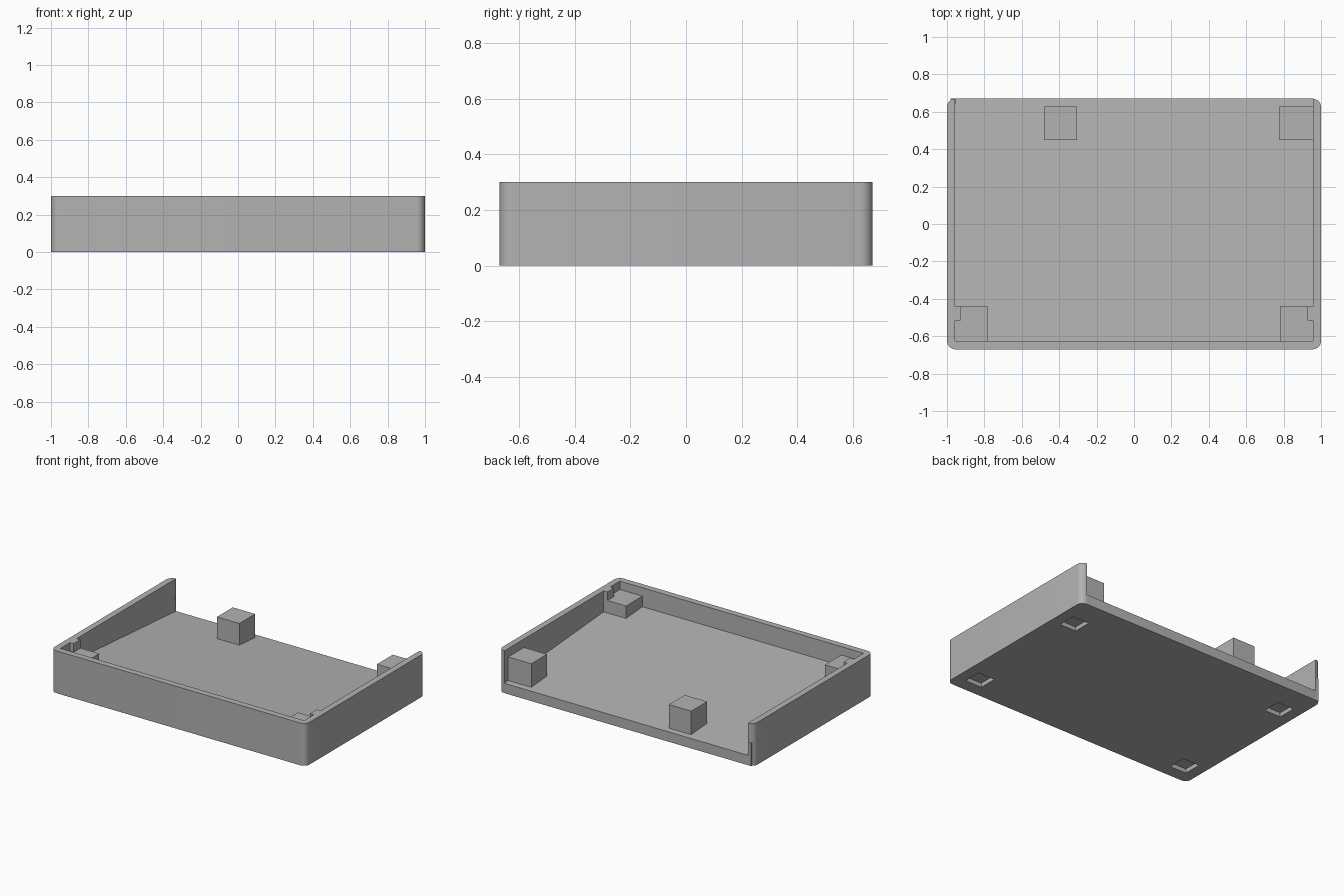
import bpy, bmesh, math

if "Cube" in bpy.data.objects:
    bpy.data.objects.remove(bpy.data.objects["Cube"])

W, D, H = 1.0, 0.67, 0.30        # half width, half depth, height
R = 0.045                        # corner radius and wall thickness
IN_X, IN_Y = W - R + 0.001, -D + R
FLOOR_BACK, FLOOR_FRONT = 0.07, 0.165
LEDGE = 0.24                     # top of the corner supports

grey = bpy.data.materials.new("light grey")
grey.diffuse_color = (0.45, 0.45, 0.45, 1)
grey.use_nodes = True
grey.node_tree.nodes["Principled BSDF"].inputs["Base Color"].default_value = grey.diffuse_color


def prism(name, points, offset):
    """Closed solid made by sweeping a flat outline along an offset."""
    bm = bmesh.new()
    face = bm.faces.new([bm.verts.new(p) for p in points])
    ext = bmesh.ops.extrude_face_region(bm, geom=[face])
    verts = [v for v in ext["geom"] if isinstance(v, bmesh.types.BMVert)]
    bmesh.ops.translate(bm, verts=verts, vec=offset)
    bmesh.ops.recalc_face_normals(bm, faces=bm.faces)
    mesh = bpy.data.meshes.new(name)
    bm.to_mesh(mesh)
    bm.free()
    mesh.materials.append(grey)
    obj = bpy.data.objects.new(name, mesh)
    bpy.context.collection.objects.link(obj)
    return obj


def box(name, x0, x1, y0, y1, z0, z1):
    return prism(name, [(x0, y0, z0), (x1, y0, z0), (x1, y1, z0), (x0, y1, z0)],
                 (0, 0, z1 - z0))


def cut(target, cutter):
    bpy.context.view_layer.objects.active = target
    mod = target.modifiers.new("cut", 'BOOLEAN')
    mod.operation, mod.solver, mod.object = 'DIFFERENCE', 'EXACT', cutter
    bpy.ops.object.modifier_apply(modifier=mod.name)
    bpy.data.objects.remove(cutter)


def floor_z(y):
    t = (D - y) / (D - IN_Y)
    return FLOOR_BACK + t * (FLOOR_FRONT - FLOOR_BACK)


# Tray body: block with rounded corners
outline = []
for cx, cy, start in ((1, 1, 0), (-1, 1, 90), (-1, -1, 180), (1, -1, 270)):
    for i in range(9):
        a = math.radians(start + i * 90 / 8)
        outline.append((cx * (W - R) + R * math.cos(a),
                        cy * (D - R) + R * math.sin(a), 0))
tray = prism("tray", outline, (0, 0, H))

# Hollow with a sloping floor, open at the back
cut(tray, prism("hollow", [(-IN_X, IN_Y, FLOOR_FRONT), (-IN_X, 0.9, floor_z(0.9)),
                           (-IN_X, 0.9, 0.5), (-IN_X, IN_Y, 0.5)], (2 * IN_X, 0, 0)))

# Square foot recesses underneath
for x in (-0.855, 0.855):
    for y in (-0.515, 0.425):
        cut(tray, box("recess", x - 0.065, x + 0.065, y - 0.065, y + 0.065, -0.1, 0.03))

bpy.ops.object.select_all(action='DESELECT')
tray.select_set(True)
bpy.context.view_layer.objects.active = tray
bpy.ops.object.shade_smooth_by_angle(angle=math.radians(30))


def support(name, x0, x1, y0, y1):
    """Flat-topped block standing on the sloping floor."""
    prism(name, [(x0, y0, floor_z(y0)), (x0, y1, floor_z(y1)),
                 (x0, y1, LEDGE), (x0, y0, LEDGE)], (x1 - x0, 0, 0))


# Supports at the back
support("back_middle_support", -0.48, -0.305, 0.45, 0.627)
support("back_right_support", 0.775, IN_X, 0.45, 0.627)

# Supports at the front corners, each with a small locating tab on the wall
for side, s in (("left", -1), ("right", 1)):
    xa, xb = sorted((s * 0.78, s * IN_X))
    support(f"front_{side}_support", xa, xb, IN_Y, -0.442)
    xa, xb = sorted((s * 0.927, s * IN_X))
    box(f"front_{side}_tab", xa, xb, -0.517, -0.442, LEDGE, H)

# Small square filler at the back left corner
box("corner_filler", -0.98, -0.954, 0.64, D, 0, 0.165)
